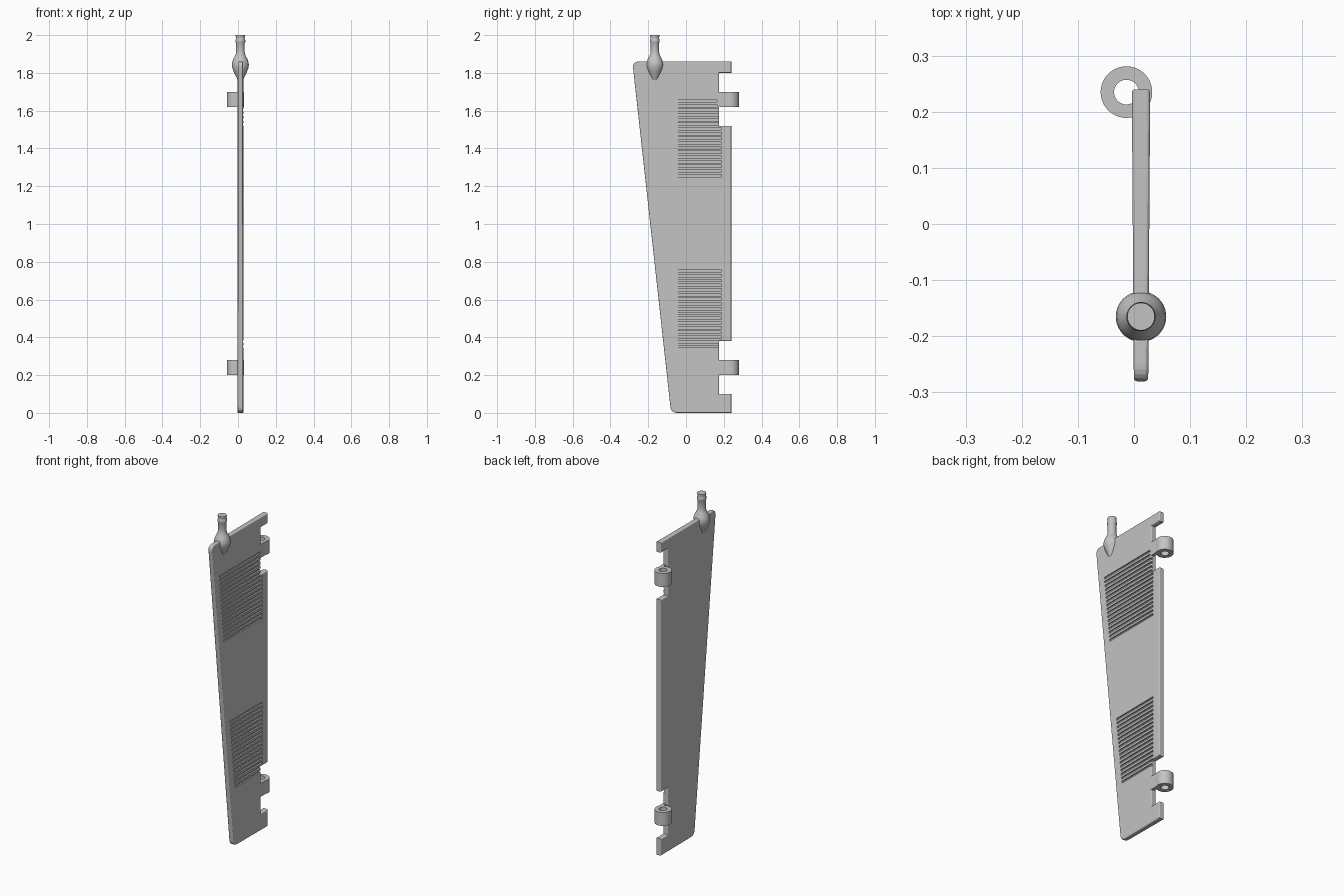
import bpy, bmesh, math
from mathutils import Vector

if "Cube" in bpy.data.objects:
    bpy.data.objects.remove(bpy.data.objects["Cube"])

grey = bpy.data.materials.new("plain_grey")
grey.diffuse_color = (0.55, 0.55, 0.55, 1)
grey.use_nodes = True
grey.node_tree.nodes["Principled BSDF"].inputs["Base Color"].default_value = grey.diffuse_color


def make(name, bm, smooth=False):
    bmesh.ops.recalc_face_normals(bm, faces=bm.faces[:])
    me = bpy.data.meshes.new(name)
    bm.to_mesh(me)
    bm.free()
    ob = bpy.data.objects.new(name, me)
    bpy.context.collection.objects.link(ob)
    me.materials.append(grey)
    if smooth:
        bpy.ops.object.select_all(action='DESELECT')
        ob.select_set(True)
        bpy.context.view_layer.objects.active = ob
        bpy.ops.object.shade_smooth_by_angle(angle=math.radians(35))
    return ob


def fillet(p, a, b, r, n=7):
    """Round corner p between neighbours a and b."""
    p, a, b = Vector(p), Vector(a), Vector(b)
    s, e = p + (a - p).normalized() * r, p + (b - p).normalized() * r
    return [s * (1 - t) ** 2 + p * 2 * t * (1 - t) + e * t * t
            for t in (i / (n - 1) for i in range(n))]


def box(bm, x0, x1, y0, y1, z0, z1, skew=0.0):
    """Box whose low-y end can lean with height."""
    vs = [bm.verts.new((x, y + (skew if k and y == y0 else 0), z))
          for k, z in enumerate((z0, z1))
          for x, y in ((x0, y0), (x1, y0), (x1, y1), (x0, y1))]
    bm.faces.new(vs[:4])
    bm.faces.new(vs[4:])
    for i in range(4):
        j = (i + 1) % 4
        bm.faces.new((vs[i], vs[j], vs[j + 4], vs[i + 4]))


def lathe(bm, rings, cx, cy, n, closed=False):
    """Revolve (radius, z) pairs about a vertical axis."""
    loops = [[bm.verts.new((cx + r * math.cos(2 * math.pi * i / n),
                            cy + r * math.sin(2 * math.pi * i / n), z))
              for i in range(n)] for r, z in rings]
    pairs = list(zip(loops, loops[1:]))
    if closed:
        pairs.append((loops[-1], loops[0]))
    else:
        bm.faces.new(loops[0])
        bm.faces.new(loops[-1])
    for a, b in pairs:
        for i in range(n):
            j = (i + 1) % n
            bm.faces.new((a[i], a[j], b[j], b[i]))


# Wedge plate: outline in y,z, slightly thicker toward the hinge edge
TL, TR, BR, BL = (-0.284, 1.86), (0.24, 1.86), (0.24, 0), (-0.079, 0)
outline = [TR]
for hi, lo in ((1.80, 1.52), (0.38, 0.10)):
    outline += [(0.24, hi), (0.175, hi), (0.175, lo), (0.24, lo)]
outline += [BR] + fillet(BL, BR, TL, 0.035) + fillet(TL, BL, TR, 0.035)

bm = bmesh.new()
sides = []
for s in (-1, 1):
    sides.append([bm.verts.new((0.0125 + s * (0.0128 + 0.0036 * (y + 0.28) / 0.52), y, z))
                  for y, z in outline])
caps = [bm.faces.new(v) for v in sides]
for i in range(len(outline)):
    j = (i + 1) % len(outline)
    bm.faces.new((sides[0][i], sides[0][j], sides[1][j], sides[1][i]))
bmesh.ops.recalc_face_normals(bm, faces=bm.faces[:])
rim = [e for f in caps for e in f.edges]
bmesh.ops.bevel(bm, geom=rim, offset=0.006, segments=3, profile=0.5, affect='EDGES')
plate = make("plate", bm)

# Two blocks of grip grooves on the +x face
bm = bmesh.new()
COUNT = 17
for z0, z1 in ((0.345, 0.77), (1.25, 1.67)):
    pitch = (z1 - z0) / COUNT
    for i in range(COUNT):
        z = z0 + i * pitch
        h = pitch * 0.5
        y = -0.079 - 0.205 * z / 1.86 + 0.05
        box(bm, 0.019, 0.06, y, 0.188, z, z + h, -0.205 * h / 1.86)
cutter = make("groove_cutter", bm)
cutter.hide_render = True
cut = plate.modifiers.new("grooves", 'BOOLEAN')
cut.operation = 'DIFFERENCE'
cut.solver = 'EXACT'
cut.object = cutter
bpy.ops.object.select_all(action='DESELECT')
plate.select_set(True)
bpy.context.view_layer.objects.active = plate
bpy.ops.object.modifier_apply(modifier=cut.name)
bpy.data.objects.remove(cutter)

# Hinge rings with arms joining them to the notches
for label, z in (("lower", 0.20), ("upper", 1.62)):
    bm = bmesh.new()
    lathe(bm, [(0.046, z), (0.046, z + 0.08), (0.022, z + 0.08), (0.022, z)],
          -0.0135, 0.235, 40, closed=True)
    make(label + "_hinge_ring", bm, True)
    bm = bmesh.new()
    box(bm, 0.0095, 0.0285, 0.165, 0.235, z, z + 0.08)
    make(label + "_hinge_arm", bm)

# Turned peg: pointed bulb, neck and collar
profile = [(0.002, 1.735), (0.012, 1.757), (0.024, 1.782), (0.036, 1.808),
           (0.043, 1.828), (0.045, 1.842), (0.043, 1.858), (0.037, 1.874),
           (0.029, 1.889), (0.024, 1.902), (0.0225, 1.915), (0.0225, 1.958),
           (0.026, 1.965), (0.026, 1.974), (0.0225, 1.982), (0.0235, 1.99),
           (0.025, 1.995), (0.0245, 2.0)]
bm = bmesh.new()
lathe(bm, profile, 0.0125, -0.165, 40)
make("peg", bm, True)
